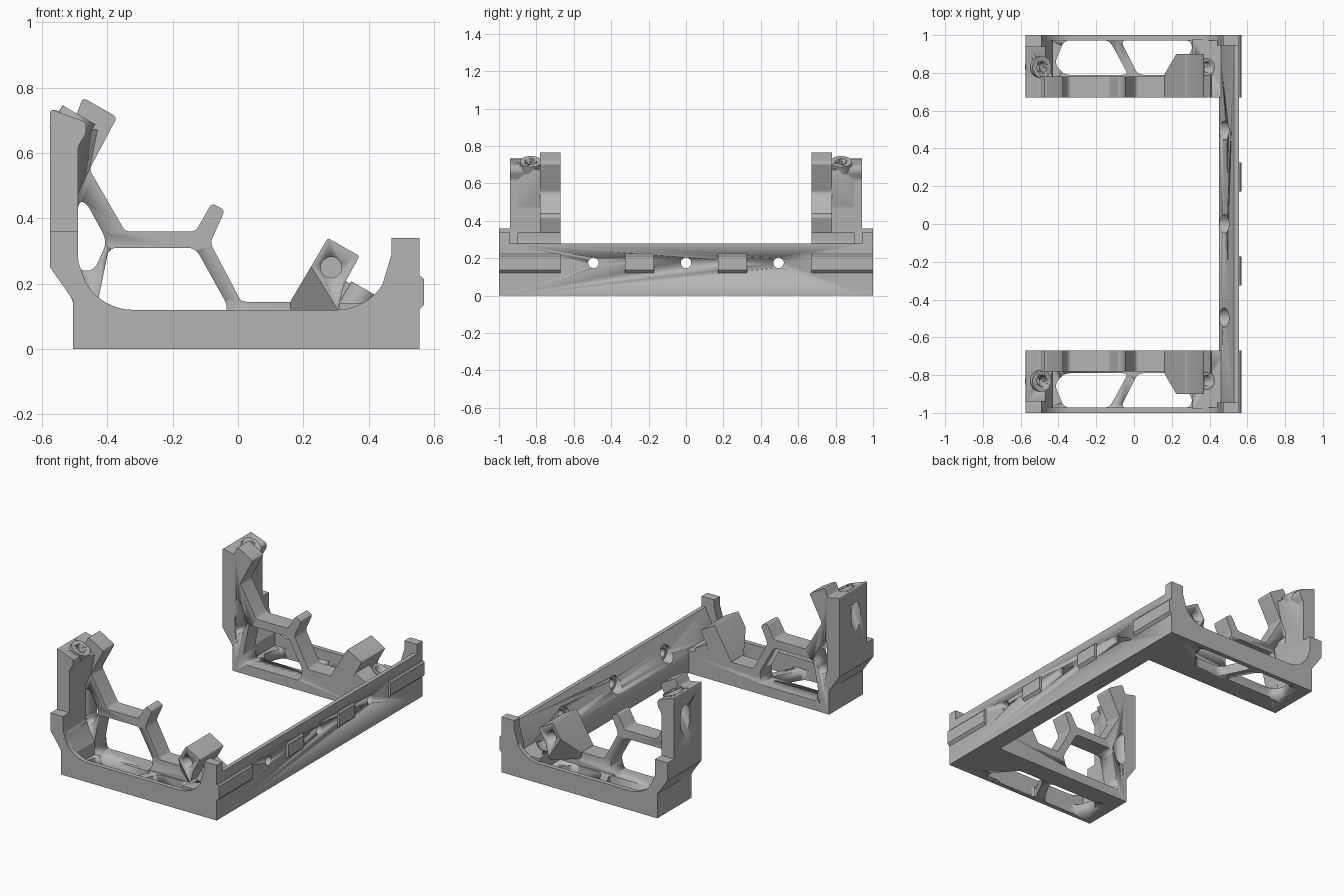
import bpy, bmesh, math
from mathutils import Vector

cube = bpy.data.objects.get("Cube")
if cube:
    bpy.data.objects.remove(cube)

GREY = (0.46, 0.46, 0.46, 1)
mat = bpy.data.materials.new("plain grey")
mat.use_nodes = True
mat.diffuse_color = GREY
bsdf = mat.node_tree.nodes["Principled BSDF"]
bsdf.inputs["Base Color"].default_value = GREY
bsdf.inputs["Roughness"].default_value = 0.7


def finish(bm, name, cutters=(), mirror=True, helper=False):
    bmesh.ops.recalc_face_normals(bm, faces=bm.faces)
    mesh = bpy.data.meshes.new(name)
    bm.to_mesh(mesh)
    bm.free()
    mesh.materials.append(mat)
    ob = bpy.data.objects.new(name, mesh)
    bpy.context.collection.objects.link(ob)
    bpy.ops.object.select_all(action='DESELECT')
    ob.select_set(True)
    bpy.context.view_layer.objects.active = ob
    bpy.ops.object.shade_smooth_by_angle(angle=math.radians(30))
    for c in cutters:
        mod = ob.modifiers.new("cut", 'BOOLEAN')
        mod.operation = 'DIFFERENCE'
        mod.solver = 'EXACT'
        mod.object = c
    if helper:
        ob.hide_render = True
        ob.hide_set(True)
    elif mirror:
        mod = ob.modifiers.new("mirror", 'MIRROR')
        mod.use_axis = (False, True, False)
    return ob


def rounded(pts, r, steps=4):
    """Round every corner of a closed outline."""
    out = []
    for i, p in enumerate(pts):
        p, a, b = Vector(p), Vector(pts[i - 1]), Vector(pts[(i + 1) % len(pts)])
        s = p + (a - p).normalized() * min(r, (a - p).length * 0.45)
        e = p + (b - p).normalized() * min(r, (b - p).length * 0.45)
        for k in range(steps + 1):
            t = k / steps
            out.append(s * (1 - t) ** 2 + p * 2 * t * (1 - t) + e * t * t)
    return out


def prism(pts, lo, hi, axis='Y'):
    """Extrude an outline along y (xz outline) or z (xy outline)."""
    bm = bmesh.new()
    put = (lambda p, d: (p[0], d, p[1])) if axis == 'Y' else (lambda p, d: (p[0], p[1], d))
    face = bm.faces.new([bm.verts.new(put(p, lo)) for p in pts])
    ext = bmesh.ops.extrude_face_region(bm, geom=[face])
    shift = (0, hi - lo, 0) if axis == 'Y' else (0, 0, hi - lo)
    bmesh.ops.translate(bm, vec=shift, verts=[g for g in ext["geom"] if isinstance(g, bmesh.types.BMVert)])
    return bm


def rod(a, b, r, r2=None):
    a, b = Vector(a), Vector(b)
    bm = bmesh.new()
    bmesh.ops.create_cone(bm, cap_ends=True, segments=32, radius1=r, radius2=r2 or r, depth=(b - a).length)
    m = (b - a).to_track_quat('Z', 'Y').to_matrix().to_4x4()
    m.translation = (a + b) / 2
    bmesh.ops.transform(bm, matrix=m, verts=bm.verts)
    return bm


def arc(cx, cz, r, a0, a1, n=12):
    return [(cx + r * math.cos(math.radians(a0 + (a1 - a0) * i / n)),
             cz + r * math.sin(math.radians(a0 + (a1 - a0) * i / n))) for i in range(n + 1)]


def cutter(bm, name):
    return finish(bm, name, helper=True)


# Tilted screw holes, all along one direction
AX = Vector((0.5, 0, 0.866))
top_screw = Vector((-0.497, -0.83, 0.70))
low_screw = Vector((0.385, -0.83, 0.18))
top_bore = cutter(rod(top_screw - AX * 0.3, top_screw - AX * 0.06, 0.045), "top_bore_cutter")
top_hole = cutter(rod(top_screw - AX * 0.1, top_screw + AX * 0.1, 0.03), "top_hole_cutter")
low_hole = cutter(rod(low_screw - AX * 0.1, low_screw + AX * 0.1, 0.026), "low_hole_cutter")

# Inner truss frame with cradle notches
IN, TR = -0.67, -0.78
hex_cut = cutter(prism(rounded([(-.395, .31), (-.13, .31), (-.03, .13), (-.05, .06), (-.42, .06), (-.43, .14)],
                               .025), -.85, -.6), "window_cutter")
tri_cut = cutter(prism(rounded([(-.49, .45), (-.465, .45), (-.40, .33), (-.44, .24), (-.49, .24)], .03),
                       -.96, -.6), "triangle_cutter")
truss = [(-.505, 0), (.46, 0), (.46, .12), (.3, .145), (.01, .145), (-.085, .325), (-.04, .425),
         (-.08, .447), (-.13, .36), (-.345, .36), (-.455, .55), (-.37, .71), (-.475, .77),
         (-.495, .715), (-.575, .735), (-.575, .25), (-.505, .15)]
finish(prism(rounded(truss, .015), TR, IN), "truss_frame", [hex_cut, tri_cut])

# Outer wall with curved ends and a taller corner post
wall = [(-.505, 0), (.555, 0), (.555, .34), (.47, .34)] + arc(.30, .29, .17, 0, -90) \
    + arc(-.32, .29, .17, -90, -180) + [(-.49, .36), (-.575, .36), (-.575, .25), (-.505, .15)]
finish(prism(wall, -1, -.972), "outer_wall")
post = [(.44, 0), (.555, 0), (.555, .34), (.47, .34), (.47, .29), (.44, .19)]
finish(prism(post, -1, -.945), "corner_post")

# Flared side wall, and the tower above it
side = [(-.505, 0), (-.43, 0), (-.43, .14), (-.465, .2), (-.49, .27), (-.49, .36), (-.575, .36),
        (-.575, .25), (-.505, .15)]
finish(prism(side, -1, IN), "side_wall", [tri_cut])
tower = [(-.575, .3), (-.49, .3), (-.49, .62), (-.465, .66), (-.465, .695), (-.575, .735)]
finish(prism(rounded(tower, .012), -.94, IN), "tower", [top_bore, top_hole])

# Web blending the tower into the truss
bm = bmesh.new()
for p in [(-.5, -.92, .45), (-.5, -.92, .69), (-.455, -.78, .55), (-.43, -.78, .67),
          (-.5, -.7, .45), (-.5, -.7, .69)]:
    bm.verts.new(p)
bmesh.ops.convex_hull(bm, input=bm.verts)
finish(bm, "tower_web", [top_bore, top_hole])
finish(rod(top_screw - AX * 0.06, top_screw + AX * 0.02, 0.058), "top_screw_boss", [top_hole, top_bore])

# Floor with two openings and a slanted rib
left_win = cutter(prism(rounded([(-.13, -.972), (-.03, -.79), (-.37, -.79), (-.42, -.85), (-.37, -.972)], .03),
                        -.1, .3, 'Z'), "left_floor_cutter")
right_win = cutter(prism(rounded([(-.07, -.972), (.3, -.972), (.31, -.92), (.2, -.79), (.02, -.79)], .03),
                         -.1, .3, 'Z'), "right_floor_cutter")
floor = [(-.47, -.98), (.5, -.98), (.5, -.69), (-.47, -.69)]
finish(prism(floor, 0, .06, 'Z'), "floor", [left_win, right_win])
finish(prism([(.31, 0), (.5, 0), (.5, .14), (.31, .14)], -.98, IN), "corner_fill", [low_hole])

# Tilted support block with one corner sliced off
pocket = cutter(rod((.285, -.95, .25), (.285, -.82, .25), .032), "pocket_cutter")
block = [(.16, .145), (.16, .10), (.30, .10), (.325, .20), (.372, .285), (.275, .34)]
bm = prism(rounded(block, .008), -.9, IN)
a, b, c = Vector((.16, -.79, .145)), Vector((.22, -.9, .26)), Vector((.29, -.9, .145))
n = (b - a).cross(c - a)
if n.y > 0:
    n = -n
cut = bmesh.ops.bisect_plane(bm, geom=bm.verts[:] + bm.edges[:] + bm.faces[:], plane_co=a, plane_no=n,
                             clear_outer=True)
bmesh.ops.holes_fill(bm, edges=[e for e in bm.edges if e.is_boundary])
finish(bm, "support_block", [pocket])

# Low screw boss behind the block
finish(prism([(.29, .1), (.42, .1), (.405, .165), (.33, .208)], -.80, IN), "boss_shoulder")
finish(rod(low_screw - AX * 0.1, low_screw + AX * 0.005, 0.047), "low_screw_boss", [low_hole])

# Long rail with countersunk bolt holes
holes = []
for i, y in enumerate((-.495, 0, .495)):
    holes.append(cutter(rod((.4, y, .175), (.6, y, .175), .028), f"bolt_cutter_{i}"))
    holes.append(cutter(rod((.4, y, .175), (.51, y, .175), .05), f"countersink_cutter_{i}"))
rail = [(.45, 0), (.555, 0), (.555, .28), (.53, .28), (.45, .12)]
finish(prism(rail, -.95, .95), "rail", holes, mirror=False)

# Raised pads on the outside of the rail
pad = [(.54, .12), (.553, .12), (.57, .137), (.57, .213), (.562, .222), (.54, .222)]
for name, lo, hi in (("end_pad", -1, -.67), ("middle_pad", -.325, -.172)):
    finish(prism(pad, lo, hi), name)
